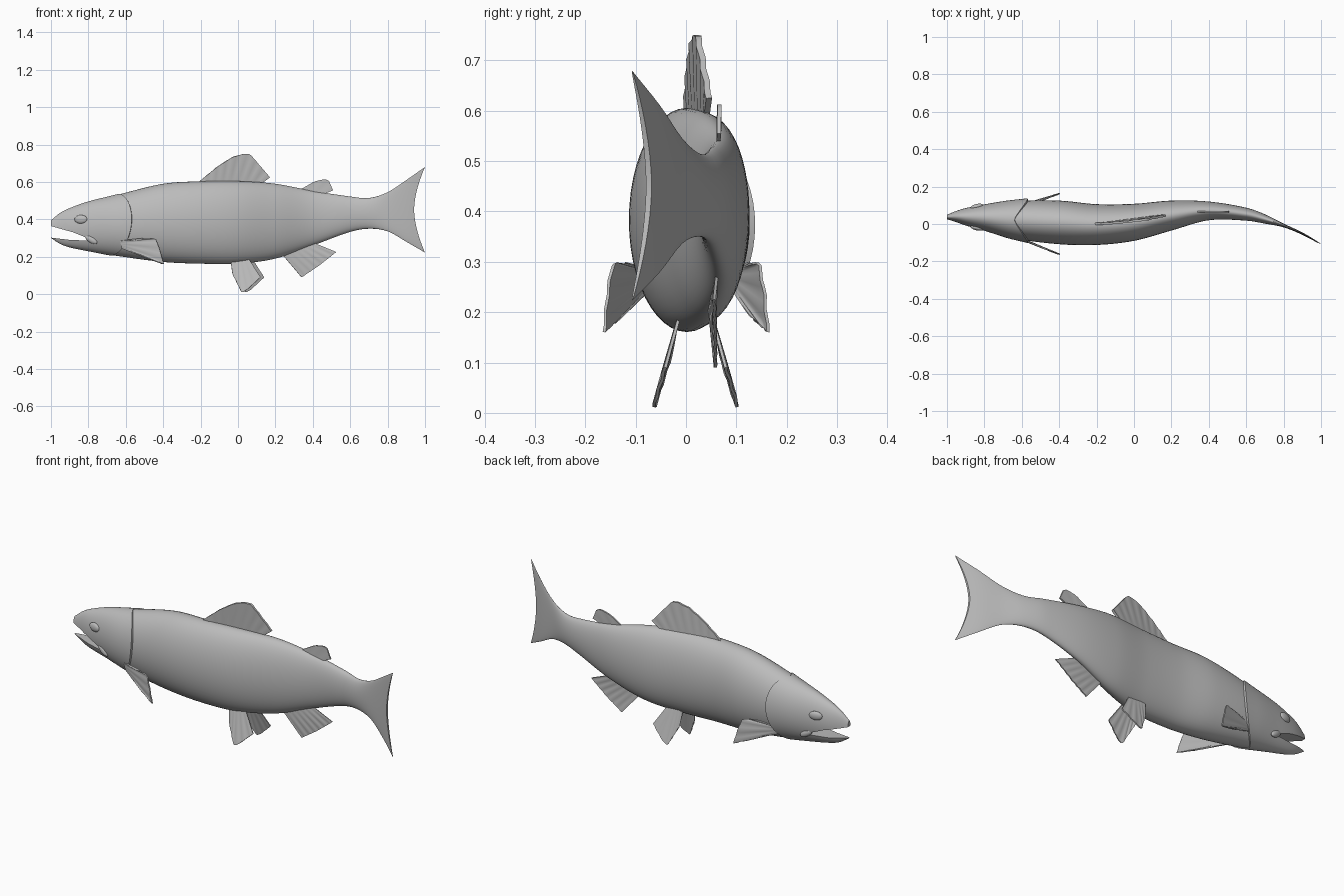
import bpy, math
from mathutils import Vector

cube = bpy.data.objects.get("Cube")
if cube:
    bpy.data.objects.remove(cube, do_unlink=True)

mat = bpy.data.materials.new("plain grey")
mat.use_nodes = True
grey = (0.5, 0.5, 0.5, 1)
mat.diffuse_color = grey
mat.node_tree.nodes["Principled BSDF"].inputs["Base Color"].default_value = grey

# Body stations: x, top z, bottom z, left y, right y
STATIONS = [
    (-1.0, .395, .30, .05, .025), (-.95, .435, .268, .07, .01),
    (-.9, .46, .25, .085, -.008), (-.8, .495, .23, .104, -.035),
    (-.65, .53, .205, .122, -.076), (-.4, .59, .172, .125, -.108),
    (-.2, .603, .163, .106, -.112), (0, .604, .163, .108, -.09),
    (.2, .59, .19, .125, -.035), (.4, .552, .26, .12, .02),
    (.6, .522, .333, .087, .018), (.7, .514, .35, .052, .002),
    (.8, .545, .336, .002, -.018), (.9, .61, .28, -.045, -.058),
    (1.0, .68, .222, -.103, -.112)]
SIDES = 48


def slope(i, k):
    a, b = STATIONS[max(i - 1, 0)], STATIONS[min(i + 1, len(STATIONS) - 1)]
    return (b[k] - a[k]) / (b[0] - a[0])


def section(x):
    """Smoothly interpolated station values at x."""
    x = min(max(x, -1), 1)
    i = 0
    while i < len(STATIONS) - 2 and x > STATIONS[i + 1][0]:
        i += 1
    p, q = STATIONS[i], STATIONS[i + 1]
    h = q[0] - p[0]
    t = (x - p[0]) / h
    return [(2 * t**3 - 3 * t * t + 1) * p[k] + (3 * t * t - 2 * t**3) * q[k]
            + h * ((t**3 - 2 * t * t + t) * slope(i, k) + (t**3 - t * t) * slope(i + 1, k))
            for k in range(1, 5)]


def skin(x, a, grow=0.0):
    """Point on the body skin at station x and angle a."""
    top, bot, left, right = section(x)
    s, c = math.sin(a), math.cos(a)
    z = (top + bot) / 2 + ((top - bot) / 2 + grow * .3) * s
    if x > .72:  # forked trailing edge
        x = .72 + (x - .72) * (.79 + .21 * abs(s) ** 1.7)
        left, right = section(x)[2:]
    return Vector((x, (left + right) / 2 + ((left - right) / 2 + grow) * c, z))


def make(name, verts, faces):
    me = bpy.data.meshes.new(name)
    me.from_pydata(verts, [], faces)
    me.materials.append(mat)
    ob = bpy.data.objects.new(name, me)
    bpy.context.collection.objects.link(ob)
    return ob


def select(ob):
    bpy.ops.object.select_all(action='DESELECT')
    ob.select_set(True)
    bpy.context.view_layer.objects.active = ob


def smooth(ob, angle=40):
    select(ob)
    bpy.ops.object.shade_smooth_by_angle(angle=math.radians(angle))


def loft(name, rings):
    """Closed tube; the end caps join mirrored points of the ring."""
    n = SIDES
    faces = [(r * n + j, r * n + (j + 1) % n, (r + 1) * n + (j + 1) % n, (r + 1) * n + j)
             for r in range(len(rings) - 1) for j in range(n)]
    for base, flip in ((0, True), ((len(rings) - 1) * n, False)):
        for j in range(n // 2):
            f = [base + k % n for k in (j, j + 1, n - j - 1, n - j)]
            f = list(dict.fromkeys(f))
            faces.append(f[::-1] if flip else f)
    return make(name, [p for ring in rings for p in ring], faces)


ANGLES = [-math.pi / 2 + 2 * math.pi * j / SIDES for j in range(SIDES)]

# Body with tail fin
body = loft("body_and_tail", [[skin(-.72 + 1.72 * i / 70, a) for a in ANGLES] for i in range(71)])
smooth(body)


# Head with raised gill cover edge
def gill_x(a):
    return -.66 + .09 * abs(math.cos(a)) ** 1.3 + .02 * math.sin(a)


rings = []
for i in range(29):
    s = i / 28
    rings.append([skin(-1 + s * (gill_x(a) + 1), a, .012 * s**3) for a in ANGLES])
rings.append([skin(gill_x(a) + .003, a, -.012) for a in ANGLES])
head = loft("head", rings)

# Open mouth: cut a wedge out of the head
wedge = [(-1.05, .378), (-1.05, .308), (-.9, .29), (-.77, .285), (-.88, .33)]
n = len(wedge)
cutter = make("mouth_cutter", [(x, y, z) for y in (-.3, .3) for x, z in wedge],
              [tuple(range(n)), tuple(range(2 * n - 1, n - 1, -1))]
              + [(i, n + i, n + (i + 1) % n, (i + 1) % n) for i in range(n)])
cutter.hide_render = True
select(cutter)
bpy.ops.object.mode_set(mode='EDIT')
bpy.ops.mesh.select_all(action='SELECT')
bpy.ops.mesh.normals_make_consistent(inside=False)
bpy.ops.object.mode_set(mode='OBJECT')
cut = head.modifiers.new("mouth", 'BOOLEAN')
cut.operation, cut.solver, cut.object = 'DIFFERENCE', 'EXACT', cutter
select(head)
bpy.ops.object.modifier_apply(modifier=cut.name)
bpy.data.objects.remove(cutter, do_unlink=True)
smooth(head)


# Eyes and jaw plates sit on both sides of the head
def pebble(name, x, z, side, size, tilt=0.0, sink=0.0):
    top, bot, left, right = section(x)
    a = math.asin((z - (top + bot) / 2) / ((top - bot) / 2))
    p = skin(x, a if side > 0 else math.pi - a, -sink)
    bpy.ops.mesh.primitive_uv_sphere_add(segments=24, ring_count=14, location=p)
    ob = bpy.context.object
    ob.name, ob.scale = name, size
    yaw = math.atan2(side * (.104 + .035 - .093) / 2, .1)
    ob.rotation_euler = (0, tilt, yaw)
    ob.data.materials.append(mat)
    smooth(ob, 60)


for side, label in ((1, "left"), (-1, "right")):
    pebble(label + "_eye", -.84, .40, side, (.035, .013, .023))
    pebble(label + "_jaw_plate", -.785, .292, side, (.038, .012, .017), .55, .002)


# Fins: ribbed sheets fanned from a root line to a tip outline
def along(path, t):
    pts = [Vector(p) for p in path]
    lengths = [(b - a).length for a, b in zip(pts, pts[1:])]
    d = t * sum(lengths)
    for a, b, l in zip(pts, pts[1:], lengths):
        if d <= l + 1e-6:
            return a.lerp(b, d / l)
        d -= l
    return pts[-1]


def fin(name, root, tip, rays, thick=.006, rib=.0025):
    cols, rows = rays * 4, 8
    verts = []
    for i in range(cols + 1):
        u = i / cols
        a, b = along(root, u), along(tip, u)
        for r in range(rows + 1):
            v = r / rows
            p = a.lerp(b, v)
            p.y += rib * min(v, .6) * math.sin(u * rays * 2 * math.pi)
            verts.append(p)
    w = rows + 1
    ob = make(name, verts, [(i * w + r, i * w + r + 1, (i + 1) * w + r + 1, (i + 1) * w + r)
                            for i in range(cols) for r in range(rows)])
    solid = ob.modifiers.new("thickness", 'SOLIDIFY')
    solid.thickness, solid.offset = thick, 0
    select(ob)
    bpy.ops.object.modifier_apply(modifier=solid.name)
    smooth(ob, 50)


fin("dorsal_fin", [(-.2, .0, .575), (.11, .04, .58)],
    [(-.21, 0, .6), (-.11, .005, .682), (-.03, .012, .733), (.03, .02, .75),
     (.065, .024, .748), (.17, .046, .625)], 8, .012)
fin("adipose_fin", [(.33, .066, .545), (.46, .064, .535)],
    [(.34, .066, .563), (.41, .066, .603), (.465, .066, .615), (.485, .066, .608),
     (.508, .066, .555)], 3, .008, .001)
fin("anal_fin", [(.23, .045, .22), (.39, .062, .28)],
    [(.34, .058, .09), (.43, .058, .15), (.525, .056, .225)], 6)

for side, label in ((1, "left"), (-1, "right")):
    shift = .02 if side > 0 else 0
    mid = .019
    fin(label + "_pelvic_fin",
        [(-.04 + shift, mid + side * .036, .185), (.05 + shift, mid + side * .03, .2)],
        [(-.03 + shift, mid + side * .05, .11), (.02 + shift, mid + side * .083, .008),
         (.05 + shift, mid + side * .08, .025), (.12 + shift, mid + side * .06, .09)], 5)
    fin(label + "_pectoral_fin",
        [(-.63, side * .085 + .012, .285), (-.62, side * .08 + .012, .245)],
        [(-.51, side * .122, .297), (-.44, side * .145, .297), (-.42, side * .155, .245),
         (-.396, side * .163, .16), (-.48, side * .13, .19)], 5)
